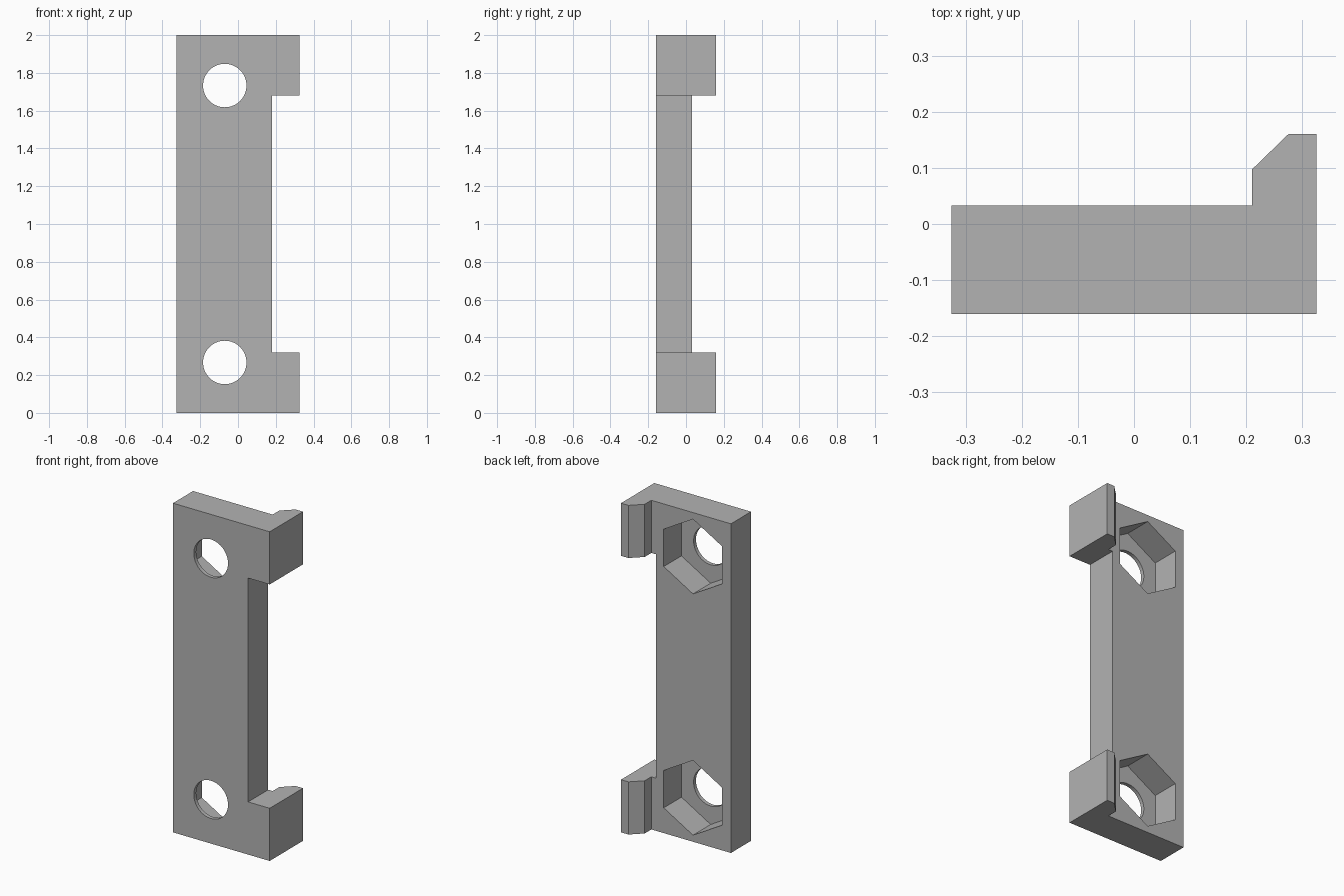
import bpy, bmesh, math
from mathutils import Matrix

if "Cube" in bpy.data.objects:
    bpy.data.objects.remove(bpy.data.objects["Cube"], do_unlink=True)

HEIGHT = 2.0
TAB_HEIGHT = 0.32
FRONT, BACK, HOOK_BACK = -0.16, 0.033, 0.16
POCKET_FLOOR = -0.137
HOLE_X, HOLE_INSET = -0.07, 0.267

grey = bpy.data.materials.new("plain grey")
grey.use_nodes = True
colour = (0.45, 0.45, 0.45, 1)
grey.diffuse_color = colour
grey.node_tree.nodes["Principled BSDF"].inputs["Base Color"].default_value = colour


def make_object(name, bm):
    bmesh.ops.recalc_face_normals(bm, faces=bm.faces)
    mesh = bpy.data.meshes.new(name)
    bm.to_mesh(mesh)
    bm.free()
    mesh.materials.append(grey)
    obj = bpy.data.objects.new(name, mesh)
    bpy.context.collection.objects.link(obj)
    return obj


def extrude_profile(name, points, z0, z1):
    bm = bmesh.new()
    face = bm.faces.new([bm.verts.new((x, y, z0)) for x, y in points])
    new = bmesh.ops.extrude_face_region(bm, geom=[face])["geom"]
    verts = [v for v in new if isinstance(v, bmesh.types.BMVert)]
    bmesh.ops.translate(bm, verts=verts, vec=(0, 0, z1 - z0))
    return make_object(name, bm)


def prism_along_y(name, sides, radius, y0, y1, z):
    # Starts with a corner pointing up
    bm = bmesh.new()
    place = (Matrix.Translation((HOLE_X, (y0 + y1) / 2, z))
             @ Matrix.Rotation(math.pi / 2, 4, "X")
             @ Matrix.Rotation(math.pi / 2, 4, "Z"))
    bmesh.ops.create_cone(bm, cap_ends=True, segments=sides, radius1=radius,
                          radius2=radius, depth=y1 - y0)
    # Put a vertex on the vertical axis whatever the cone's first angle is
    top = max(v.co.x for v in bm.verts)
    if top < radius * 0.99:
        place = place @ Matrix.Rotation(math.pi / sides, 4, "Z")
    bmesh.ops.transform(bm, matrix=place, verts=bm.verts)
    return make_object(name, bm)


def cut(target, cutter):
    cutter.hide_render = True
    mod = target.modifiers.new("cut", "BOOLEAN")
    mod.operation = "DIFFERENCE"
    mod.solver = "EXACT"
    mod.object = cutter
    bpy.context.view_layer.objects.active = target
    bpy.ops.object.modifier_apply(modifier=mod.name)
    bpy.data.objects.remove(cutter, do_unlink=True)


# Plate with the chamfered hook running its full height
bracket = extrude_profile("clip_bracket", [
    (-0.325, FRONT), (0.325, FRONT), (0.325, HOOK_BACK), (0.275, HOOK_BACK),
    (0.21, 0.097), (0.21, BACK), (-0.325, BACK)], 0, HEIGHT)

# Side notch that leaves one hooked tab at each end
notch = extrude_profile("notch_cutter", [
    (0.18, -0.5), (0.5, -0.5), (0.5, 0.5), (0.18, 0.5)],
    TAB_HEIGHT, HEIGHT - TAB_HEIGHT)
cut(bracket, notch)

# Hexagonal nut pockets at the back with round screw holes through the floor
for z in (HOLE_INSET, HEIGHT - HOLE_INSET):
    cut(bracket, prism_along_y("pocket_cutter", 6, 0.227, POCKET_FLOOR, 0.1, z))
    cut(bracket, prism_along_y("hole_cutter", 64, 0.115, -0.3, -0.05, z))

bpy.ops.object.select_all(action="DESELECT")
bracket.select_set(True)
bpy.context.view_layer.objects.active = bracket
bpy.ops.object.shade_smooth_by_angle(angle=math.radians(30))
